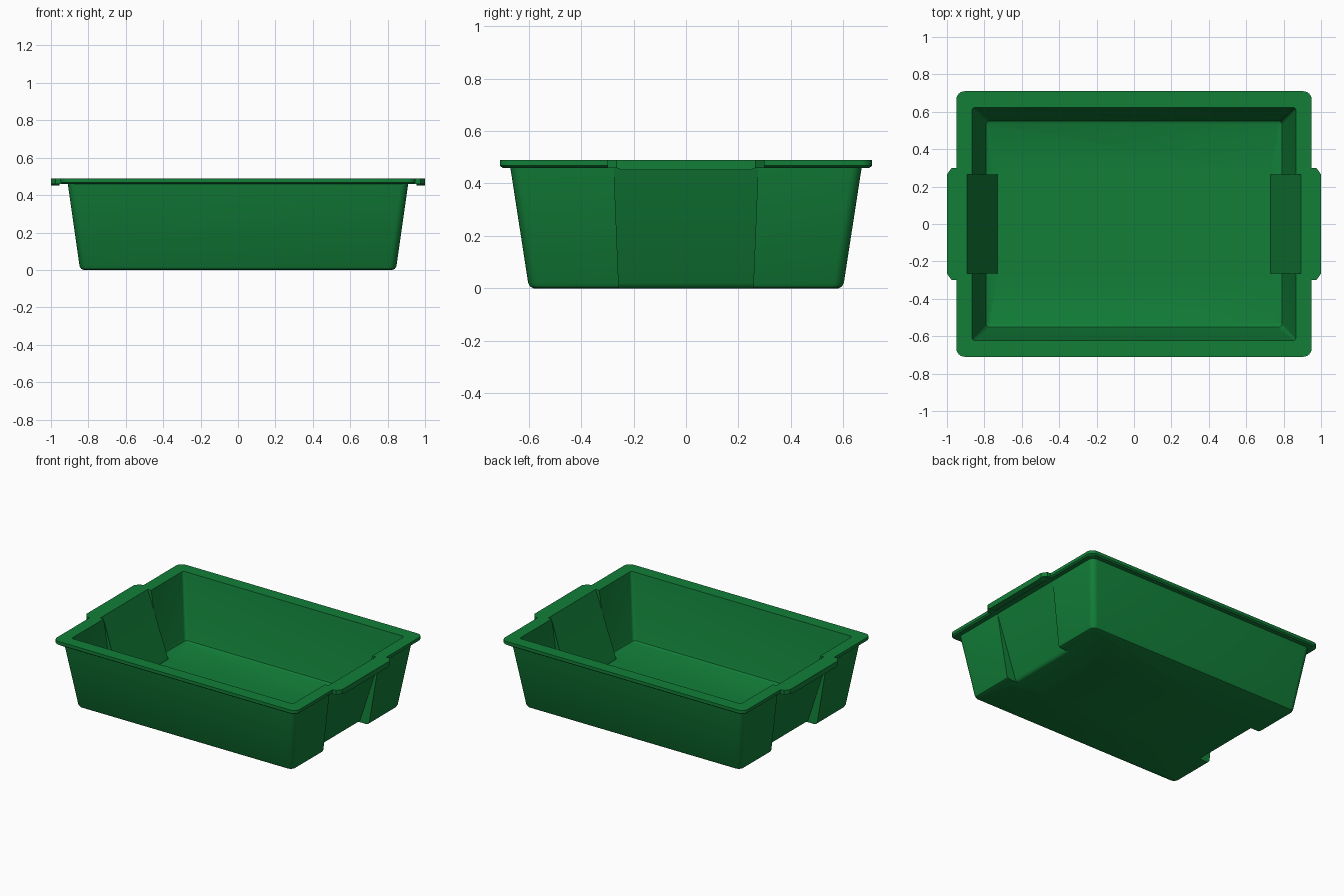
import bpy, bmesh
from math import cos, sin, pi

if "Cube" in bpy.data.objects:
    bpy.data.objects.remove(bpy.data.objects["Cube"])

green = bpy.data.materials.new("green_plastic")
green.diffuse_color = (0.006, 0.21, 0.04, 1)
green.use_nodes = True
green.node_tree.nodes["Principled BSDF"].inputs["Base Color"].default_value = green.diffuse_color


def ring(z, hx, hy, r, mx, nx, w, w2, seg=6):
    """Rounded rectangle whose short sides step in or out to x = nx over |y| < w."""
    half = []
    for i in range(seg + 1):
        a = -pi / 2 + i * pi / 2 / seg
        half.append((hx - r + r * cos(a), -hy + r + r * sin(a)))
    half += [(hx, -w), (mx, -w), (nx, -w2), (nx, w2), (mx, w), (hx, w)]
    for i in range(seg + 1):
        a = i * pi / 2 / seg
        half.append((hx - r + r * cos(a), hy - r + r * sin(a)))
    return [(x, y, z) for x, y in half] + [(-x, -y, z) for x, y in half]


def finish(name, bm):
    bmesh.ops.remove_doubles(bm, verts=bm.verts, dist=1e-5)
    bmesh.ops.recalc_face_normals(bm, faces=bm.faces)
    mesh = bpy.data.meshes.new(name)
    bm.to_mesh(mesh)
    bm.free()
    obj = bpy.data.objects.new(name, mesh)
    bpy.context.collection.objects.link(obj)
    mesh.materials.append(green)
    return obj


def loft(name, rings):
    bm = bmesh.new()
    loops = [[bm.verts.new(p) for p in pts] for pts in rings]
    n = len(loops[0])
    for a, b in zip(loops, loops[1:]):
        for i in range(n):
            j = (i + 1) % n
            bm.faces.new((a[i], a[j], b[j], b[i]))
    bm.faces.new(loops[0][::-1])
    bm.faces.new(loops[-1])
    return finish(name, bm)


# Tray: one skin from the underside, over the rim and tabs, down to the floor
tray = loft("tray", [
    # z, half x, half y, corner radius, mid x, step x, step width, inner step width
    ring(0.000, 0.825, 0.58, 0.03, 0.757, 0.757, 0.256, 0.256),
    ring(0.006, 0.839, 0.594, 0.035, 0.769, 0.769, 0.256, 0.256),
    ring(0.020, 0.847, 0.602, 0.04, 0.777, 0.777, 0.257, 0.257),
    ring(0.460, 0.910, 0.67, 0.04, 0.910, 0.910, 0.275, 0.275),
    ring(0.460, 0.940, 0.70, 0.04, 0.975, 1.000, 0.300, 0.265),
    ring(0.468, 0.950, 0.71, 0.045, 0.975, 1.000, 0.300, 0.265),
    ring(0.490, 0.950, 0.71, 0.045, 0.975, 1.000, 0.300, 0.265),
    ring(0.490, 0.865, 0.622, 0.012, 0.892, 0.892, 0.265, 0.265),
    ring(0.065, 0.798, 0.558, 0.025, 0.739, 0.739, 0.265, 0.265),
    ring(0.048, 0.792, 0.552, 0.022, 0.732, 0.732, 0.265, 0.265),
    ring(0.040, 0.778, 0.538, 0.015, 0.730, 0.730, 0.265, 0.265),
])

# Shallow grip lip under each end tab
for name, s in (("left_grip_lip", -1), ("right_grip_lip", 1)):
    bm = bmesh.new()
    profile = [(-0.265, 0.46), (-0.245, 0.452), (0.245, 0.452), (0.265, 0.46)]
    face = bm.faces.new([bm.verts.new((s * 0.955, y, z)) for y, z in profile])
    ext = bmesh.ops.extrude_face_region(bm, geom=[face], use_keep_orig=True)
    bmesh.ops.translate(bm, vec=(s * 0.045, 0, 0),
                        verts=[v for v in ext["geom"] if isinstance(v, bmesh.types.BMVert)])
    finish(name, bm)

bpy.context.view_layer.objects.active = tray
tray.select_set(True)
bpy.ops.object.shade_smooth_by_angle(angle=0.6)
